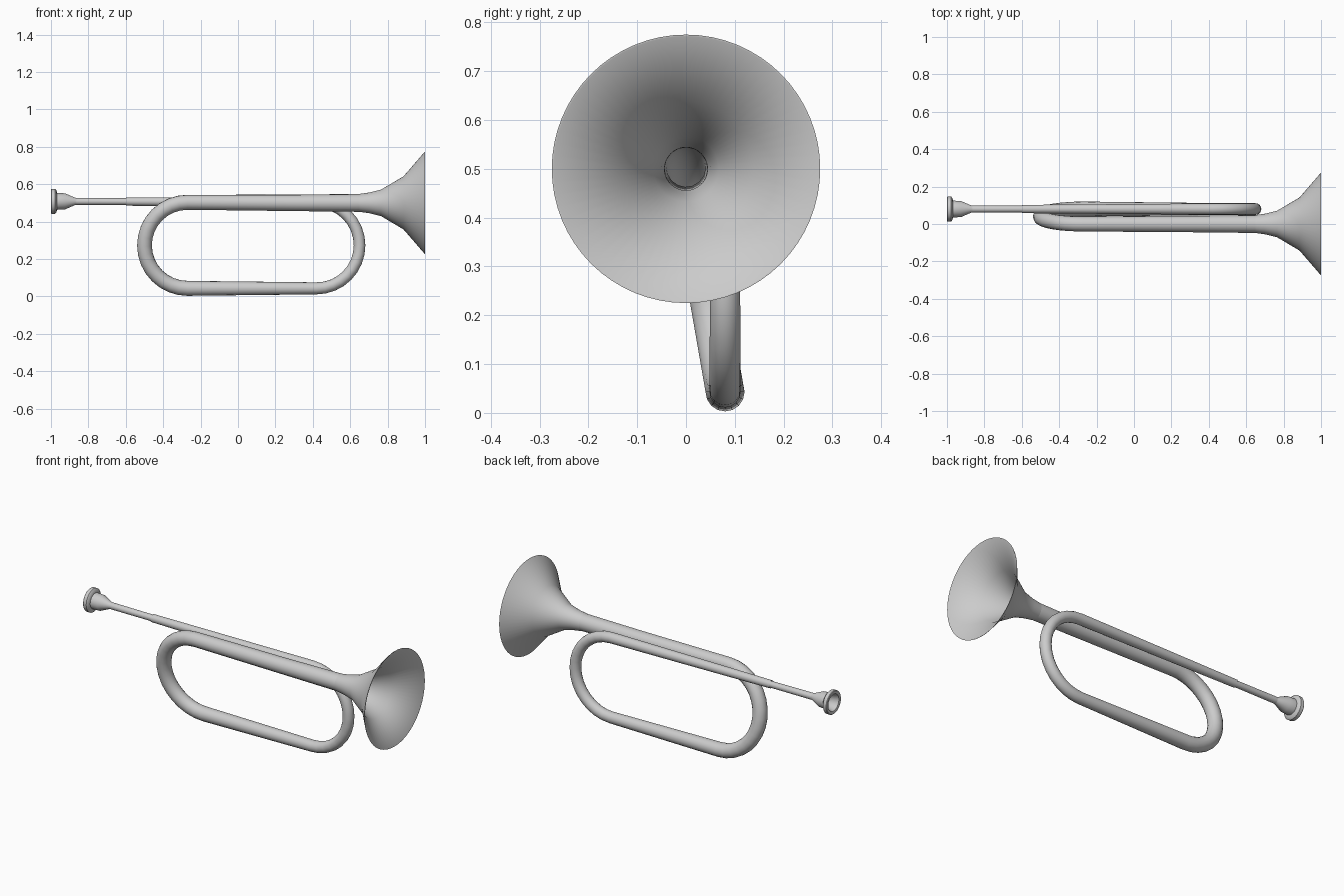
import bpy
import bmesh
from math import sin, cos, pi
from mathutils import Matrix

cube = bpy.data.objects.get("Cube")
if cube:
    bpy.data.objects.remove(cube, do_unlink=True)

metal = bpy.data.materials.new("grey metal")
metal.use_nodes = True
GREY = (0.6, 0.6, 0.6, 1)
metal.diffuse_color = GREY
metal.node_tree.nodes["Principled BSDF"].inputs["Base Color"].default_value = GREY


def shade(obj, angle):
    bpy.ops.object.select_all(action="DESELECT")
    obj.select_set(True)
    bpy.context.view_layer.objects.active = obj
    bpy.ops.object.shade_smooth_by_angle(angle=angle)


def lathe(name, profile, y, z, angle):
    """Turn (x, radius) points around an axis along x."""
    bm = bmesh.new()
    verts = [bm.verts.new((x, 0, r)) for x, r in profile]
    edges = [bm.edges.new(pair) for pair in zip(verts, verts[1:])]
    bmesh.ops.spin(bm, geom=verts + edges, axis=(1, 0, 0), cent=(0, 0, 0),
                   angle=2 * pi, steps=64)
    bmesh.ops.remove_doubles(bm, verts=bm.verts, dist=0.0003)
    bmesh.ops.recalc_face_normals(bm, faces=bm.faces)
    bmesh.ops.transform(bm, matrix=Matrix.Translation((0, y, z)), verts=bm.verts)
    mesh = bpy.data.meshes.new(name)
    bm.to_mesh(mesh)
    bm.free()
    mesh.materials.append(metal)
    obj = bpy.data.objects.new(name, mesh)
    bpy.context.collection.objects.link(obj)
    shade(obj, angle)


def tube(name, points):
    """Sweep a round section along (x, y, z, radius) points."""
    curve = bpy.data.curves.new(name, "CURVE")
    curve.dimensions = "3D"
    curve.bevel_depth = 1
    curve.bevel_resolution = 6
    spline = curve.splines.new("POLY")
    spline.points.add(len(points) - 1)
    for p, (x, y, z, r) in zip(spline.points, points):
        p.co = (x, y, z, 1)
        p.radius = r
    curve.materials.append(metal)
    obj = bpy.data.objects.new(name, curve)
    bpy.context.collection.objects.link(obj)
    bpy.ops.object.select_all(action="DESELECT")
    obj.select_set(True)
    bpy.context.view_layer.objects.active = obj
    bpy.ops.object.convert(target="MESH")
    shade(bpy.context.object, pi / 3)


BACK = 0.08      # depth of the lead pipe and lower run
BEND = 0.23      # radius of both bends
MID = 0.273      # height of the bend centres
STEPS = 16

# Coiled pipe: lead pipe, right bend, lower run, left bend, upper run
path = [(-0.6, BACK, 0.507, 0.022), (-0.1, BACK, 0.505, 0.026)]
for i in range(STEPS + 1):
    a = pi * i / STEPS
    path.append((0.42 + BEND * sin(a), BACK, MID + BEND * cos(a), 0.03 + 0.002 * i / STEPS))
for i in range(STEPS + 1):
    a = pi * i / STEPS
    path.append((-0.27 - BEND * sin(a), BACK * (1 + cos(a)) / 2,
                 MID - BEND * cos(a), 0.04))
path.append((0.3, 0, 0.5, 0.044))
path.append((0.66, 0, 0.5, 0.048))
tube("coiled_pipe", path)

# Narrow shank between mouthpiece and pipe
tube("mouthpiece_shank", [(-0.88, BACK, 0.508, 0.019), (-0.59, BACK, 0.507, 0.018)])

# Flared bell with a thin wall and rim
lathe("bell", [(0.65, 0.048), (0.7, 0.055), (0.765, 0.071), (0.885, 0.142),
               (1, 0.275), (1, 0.271), (0.885, 0.138), (0.765, 0.067),
               (0.7, 0.051), (0.65, 0.044)], 0, 0.5, pi / 4)

# Mouthpiece with rim, neck groove and hollow cup
lathe("mouthpiece", [(-0.93, 0), (-0.94, 0.02), (-0.965, 0.038), (-0.998, 0.048),
                     (-1, 0.052), (-1, 0.064), (-0.997, 0.067), (-0.978, 0.067),
                     (-0.97, 0.058), (-0.968, 0.045), (-0.925, 0.043),
                     (-0.872, 0.02), (-0.86, 0.018)], BACK, 0.508, pi / 5)
